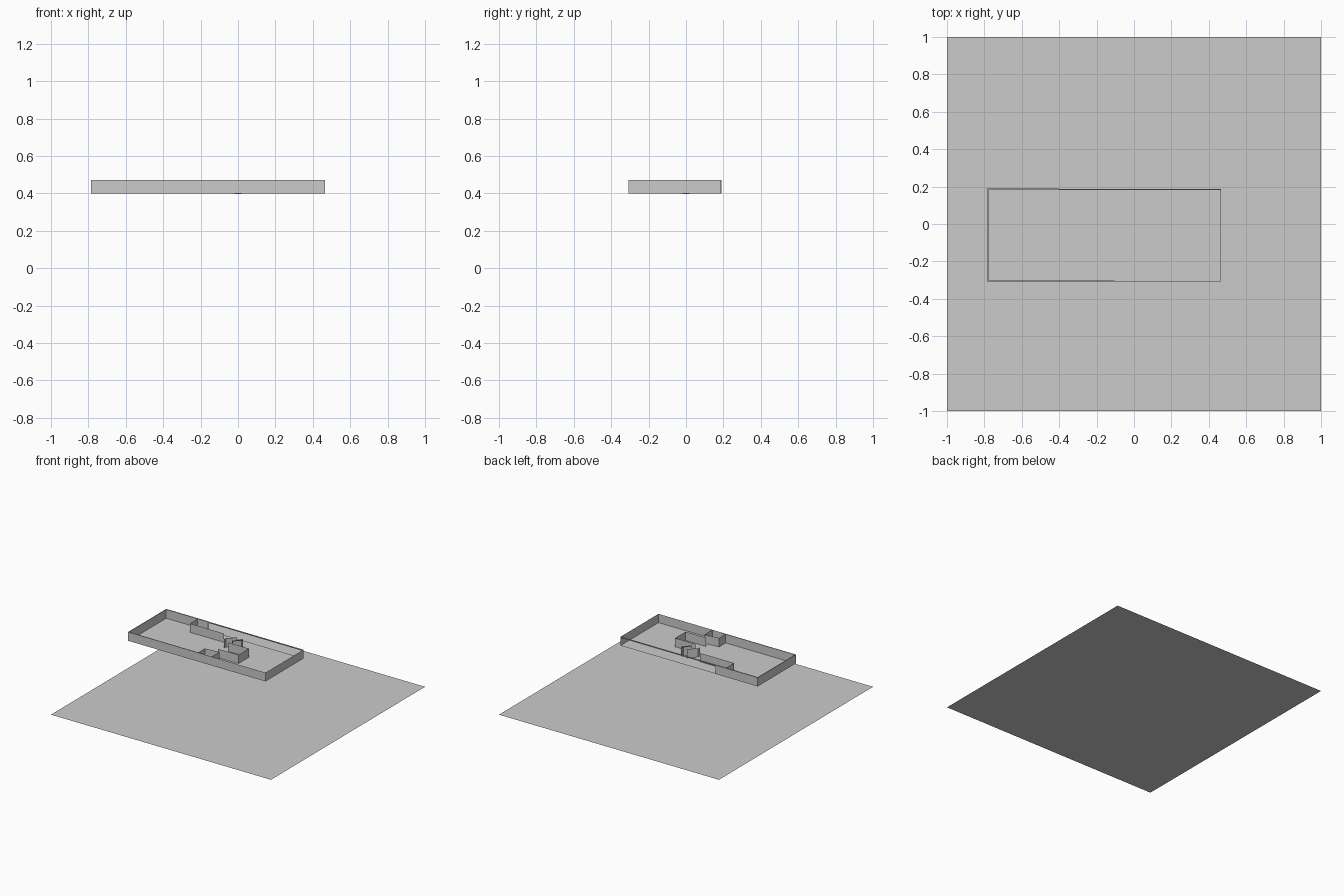
import bpy

if "Cube" in bpy.data.objects:
    bpy.data.objects.remove(bpy.data.objects["Cube"])

FLOOR, TOP = 0.40, 0.472
X0, X1, Y0, Y1 = -0.785, 0.465, -0.307, 0.187
T = 0.006  # thick wall width


def mesh_object(name, verts, faces):
    mesh = bpy.data.meshes.new(name)
    mesh.from_pydata(verts, [], faces)
    obj = bpy.data.objects.new(name, mesh)
    bpy.context.collection.objects.link(obj)
    return obj


def sheet(name, x0, x1, y0, y1, z):
    return mesh_object(name, [(x0, y0, z), (x1, y0, z), (x1, y1, z), (x0, y1, z)], [(0, 1, 2, 3)])


def wall(name, path, closed=False):
    """Raise a thin wall along a floor-plan path."""
    n = len(path)
    verts = [(x, y, z) for z in (FLOOR, TOP) for x, y in path]
    faces = [(i, (i + 1) % n, n + (i + 1) % n, n + i) for i in range(n if closed else n - 1)]
    return mesh_object(name, verts, faces)


def block(name, x0, x1, y0, y1, z0, z1):
    bpy.ops.mesh.primitive_cube_add(size=1, location=((x0 + x1) / 2, (y0 + y1) / 2, (z0 + z1) / 2))
    obj = bpy.context.object
    obj.name = name
    obj.dimensions = (x1 - x0, y1 - y0, z1 - z0)
    return obj


# Large base sheet and the raised plan floor
sheet("base_plane", -1, 1, -1, 1, 0)
sheet("plan_floor", X0, X1, Y0, Y1, FLOOR)
block("floor_pivot", -0.018, 0.018, -0.018, 0.018, FLOOR - 0.003, FLOOR - 0.0005)

# Outer walls
block("left_wall", X0, X0 + T, Y0, Y1, FLOOR, TOP)
block("front_wall_left", X0, -0.105, Y0, Y0 + T, FLOOR, TOP)
block("back_wall_left", X0, -0.40, Y1 - T, Y1 + 0.003, FLOOR, TOP)
wall("front_wall_right", [(-0.105, Y0), (X1, Y0)])
wall("right_wall", [(X1, Y0), (X1, Y1)])

# Long opening at the back, topped by a slim rail
block("back_rail", -0.40, X1, Y1 - T, Y1, TOP - 0.008, TOP)

# Interior partitions
wall("back_room_partition", [(-0.493, Y1), (-0.493, 0.08), (-0.185, 0.08)])
wall("angled_partition", [(-0.125, 0.0), (-0.125, 0.02), (-0.065, 0.08)])
wall("slanted_pillar", [(-0.065, 0.018), (-0.02, 0.063), (-0.02, 0.078), (-0.008, 0.078),
                        (-0.008, 0.058), (-0.055, 0.01)], closed=True)
wall("centre_room_partition", [(-0.067, -0.03), (0.12, -0.03), (0.12, -0.165), (-0.067, -0.165)])
wall("front_room_partition", [(-0.15, Y0), (-0.15, -0.217), (-0.025, -0.203), (-0.025, Y0)])
